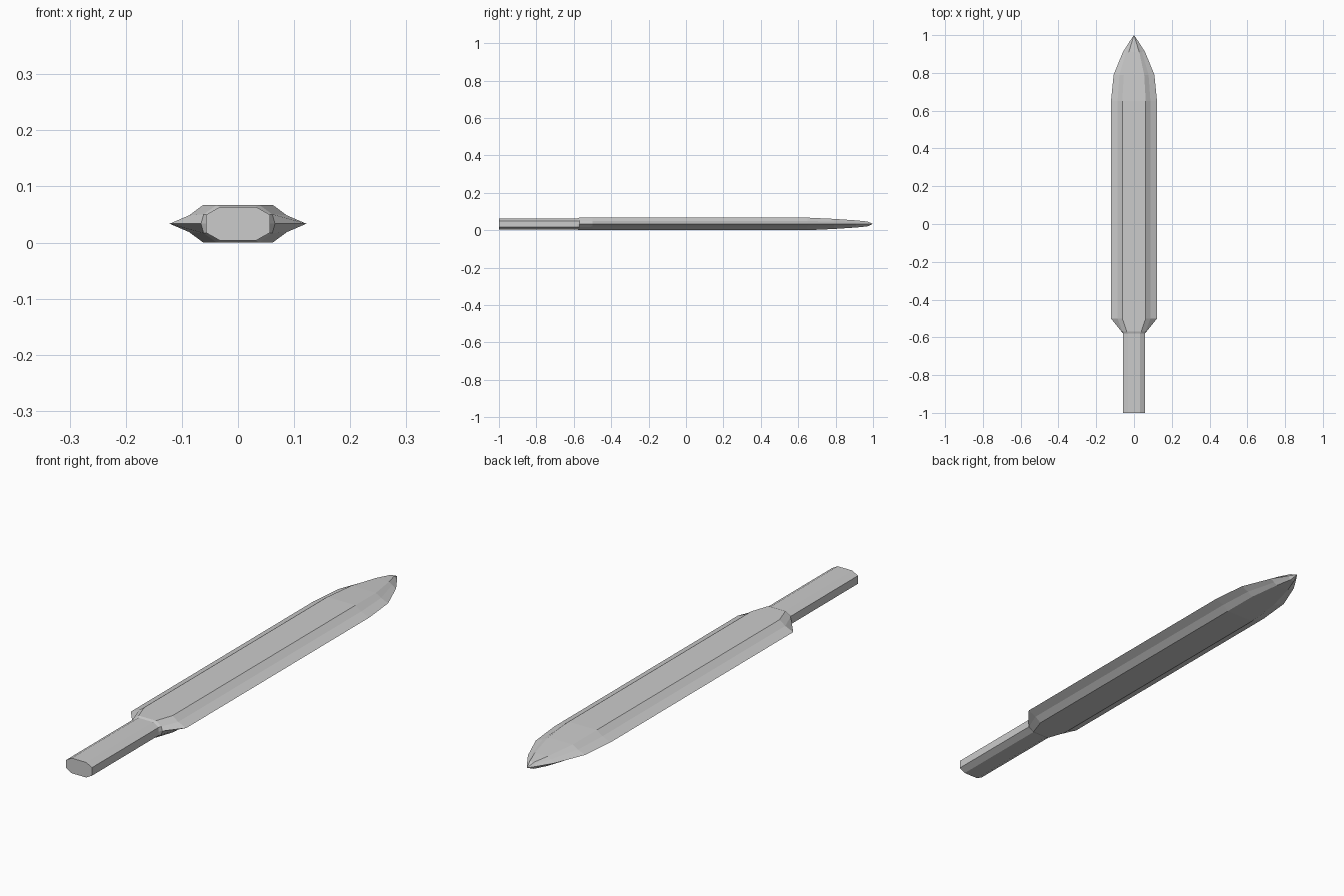
import bpy, bmesh

if "Cube" in bpy.data.objects:
    bpy.data.objects.remove(bpy.data.objects["Cube"])

ZC = 0.0335  # height of the blade's centre plane

# Stations: y, (flat x, flat h), (bevel x, bevel h), edge x
stations = [
    # grip
    (-1.00, (0.032, 0.0300), (0.057, 0.016), 0.057),
    (-0.58, (0.032, 0.0300), (0.057, 0.016), 0.057),
    # shoulder
    (-0.57, (0.038, 0.0335), (0.061, 0.017), 0.066),
    (-0.50, (0.062, 0.0335), (0.087, 0.015), 0.122),
    # straight blade
    (0.65, (0.062, 0.0335), (0.087, 0.015), 0.122),
    # tapering point
    (0.79, (0.054, 0.0270), (0.077, 0.013), 0.108),
    (0.91, (0.028, 0.0190), (0.042, 0.010), 0.059),
    (0.97, (0.009, 0.0130), (0.014, 0.007), 0.021),
]


def ring(bm, y, flat, bevel, edge):
    """Ten-sided section, mirrored left/right and top/bottom."""
    quarter = [flat, bevel]
    right = quarter + [(edge, 0)] + [(x, -h) for x, h in reversed(quarter)]
    outline = right + [(-x, h) for x, h in reversed(right)]
    return [bm.verts.new((x, y, ZC + h)) for x, h in outline]


bm = bmesh.new()
rings = [ring(bm, *s) for s in stations]
for a, b in zip(rings, rings[1:]):
    for i in range(len(a)):
        j = (i + 1) % len(a)
        bm.faces.new((a[i], a[j], b[j], b[i]))

# Grip end cap and sharp tip
bm.faces.new(rings[0])
tip = bm.verts.new((0, 1, ZC))
last = rings[-1]
for i in range(len(last)):
    bm.faces.new((last[i], last[(i + 1) % len(last)], tip))

bmesh.ops.recalc_face_normals(bm, faces=bm.faces[:])
mesh = bpy.data.meshes.new("short_sword")
bm.to_mesh(mesh)
bm.free()
bpy.context.collection.objects.link(bpy.data.objects.new("short_sword", mesh))
